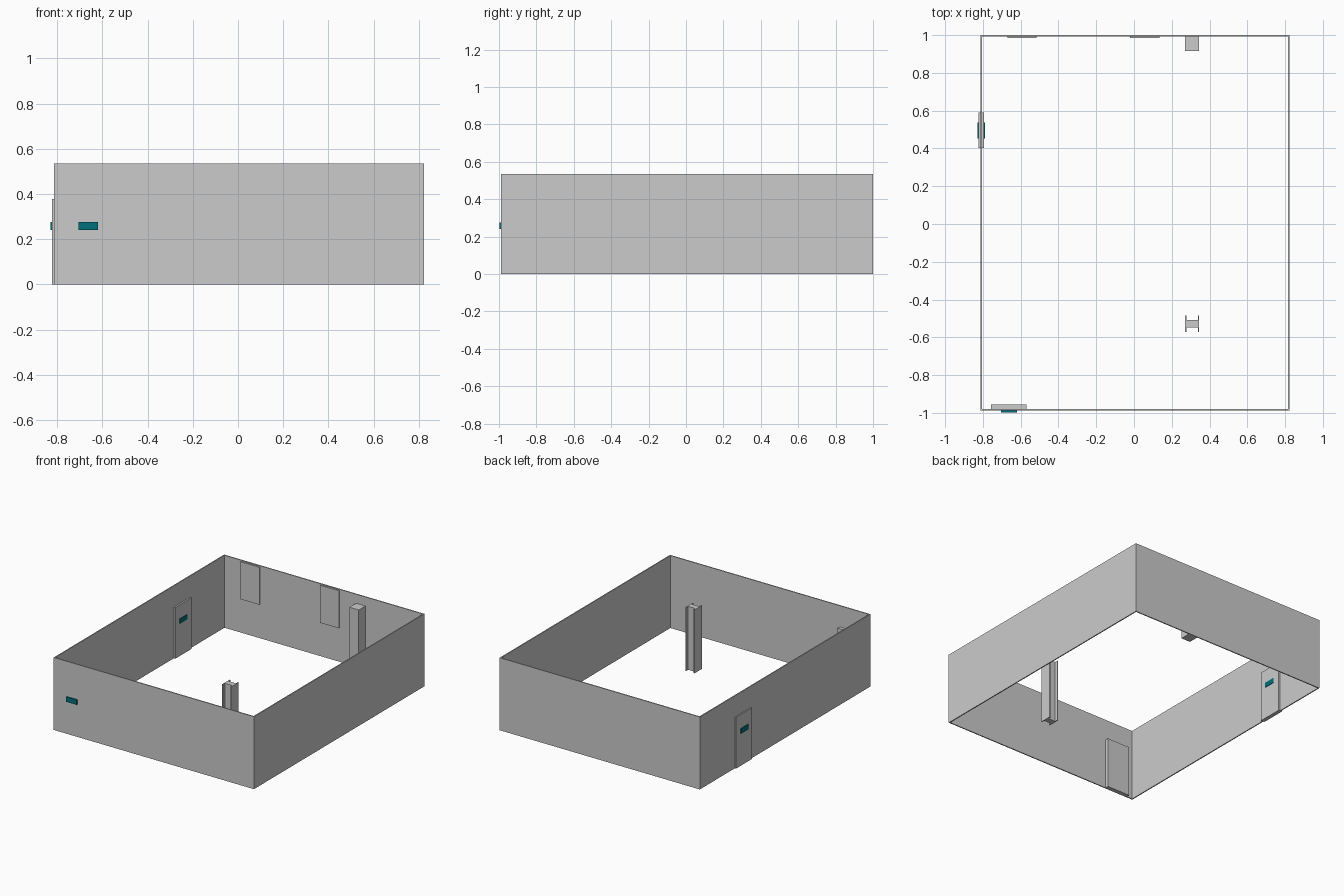
import bpy

if "Cube" in bpy.data.objects:
    bpy.data.objects.remove(bpy.data.objects["Cube"])

teal = bpy.data.materials.new("teal")
teal.diffuse_color = (0.0, 0.16, 0.2, 1)
teal.use_nodes = True
teal.node_tree.nodes["Principled BSDF"].inputs["Base Color"].default_value = teal.diffuse_color


def box(name, x, y, z, mat=None):
    """Box from (min, max) ranges on each axis."""
    bpy.ops.mesh.primitive_cube_add(
        size=1, location=[(a + b) / 2 for a, b in (x, y, z)])
    ob = bpy.context.object
    ob.name = name
    ob.scale = [b - a for a, b in (x, y, z)]
    bpy.ops.object.transform_apply(location=False, rotation=False, scale=True)
    if mat:
        ob.data.materials.append(mat)
    return ob


def extrude_profile(name, pts, height):
    """Upright prism from a plan outline."""
    n = len(pts)
    verts = [(x, y, z) for z in (0, height) for x, y in pts]
    faces = [tuple(range(n))[::-1], tuple(range(n, 2 * n))]
    faces += [(i, (i + 1) % n, n + (i + 1) % n, n + i) for i in range(n)]
    me = bpy.data.meshes.new(name)
    me.from_pydata(verts, [], faces)
    ob = bpy.data.objects.new(name, me)
    bpy.context.collection.objects.link(ob)
    return ob


# Thin room walls, open above and below
X0, X1, Y0, Y1, H, T = -0.813, 0.822, -0.988, 1.0, 0.535, 0.008
outer = [(X0, Y0), (X1, Y0), (X1, Y1), (X0, Y1)]
inner = [(X0 + T, Y0 + T), (X1 - T, Y0 + T), (X1 - T, Y1 - T), (X0 + T, Y1 - T)]
verts = [(x, y, z) for z in (0, H) for ring in (outer, inner) for x, y in ring]
faces = []
for i in range(4):
    j = (i + 1) % 4
    faces += [(i, j, 8 + j, 8 + i), (4 + j, 4 + i, 12 + i, 12 + j),
              (8 + i, 8 + j, 12 + j, 12 + i), (j, i, 4 + i, 4 + j)]
me = bpy.data.meshes.new("room_walls")
me.from_pydata(verts, [], faces)
bpy.context.collection.objects.link(bpy.data.objects.new("room_walls", me))

# Doors in the front and left walls
box("front_door", (-0.758, -0.57), (-0.984, -0.955), (0, 0.378))
box("left_door", (-0.822, -0.793), (0.402, 0.59), (0, 0.378))

# Plain sign plates
box("front_door_sign", (-0.705, -0.62), (-0.997, -0.986), (0.24, 0.276), teal)
box("left_door_sign", (-0.828, -0.789), (0.453, 0.538), (0.24, 0.276), teal)

# Windows high on the back wall
for i, x in enumerate((-0.67, -0.02)):
    box(f"window_{i + 1}", (x, x + 0.155), (0.984, 0.998), (0.25, 0.527))

# Solid column against the back wall
box("back_column", (0.27, 0.345), (0.915, 1.0), (0, 0.468))

# Free standing H-section column
cx, cy, hx, hy, f, w = 0.3075, -0.528, 0.0375, 0.044, 0.007, 0.021
half = [(hx, -hy), (hx, hy), (hx - f, hy), (hx - f, w)]
half += [(-x, y) for x, y in reversed(half[2:])] + [(-hx, hy)]
left = [(-hx, -hy), (-hx + f, -hy), (-hx + f, -w), (hx - f, -w), (hx - f, -hy)]
extrude_profile("h_column", [(cx + x, cy + y) for x, y in half + left], 0.468)
